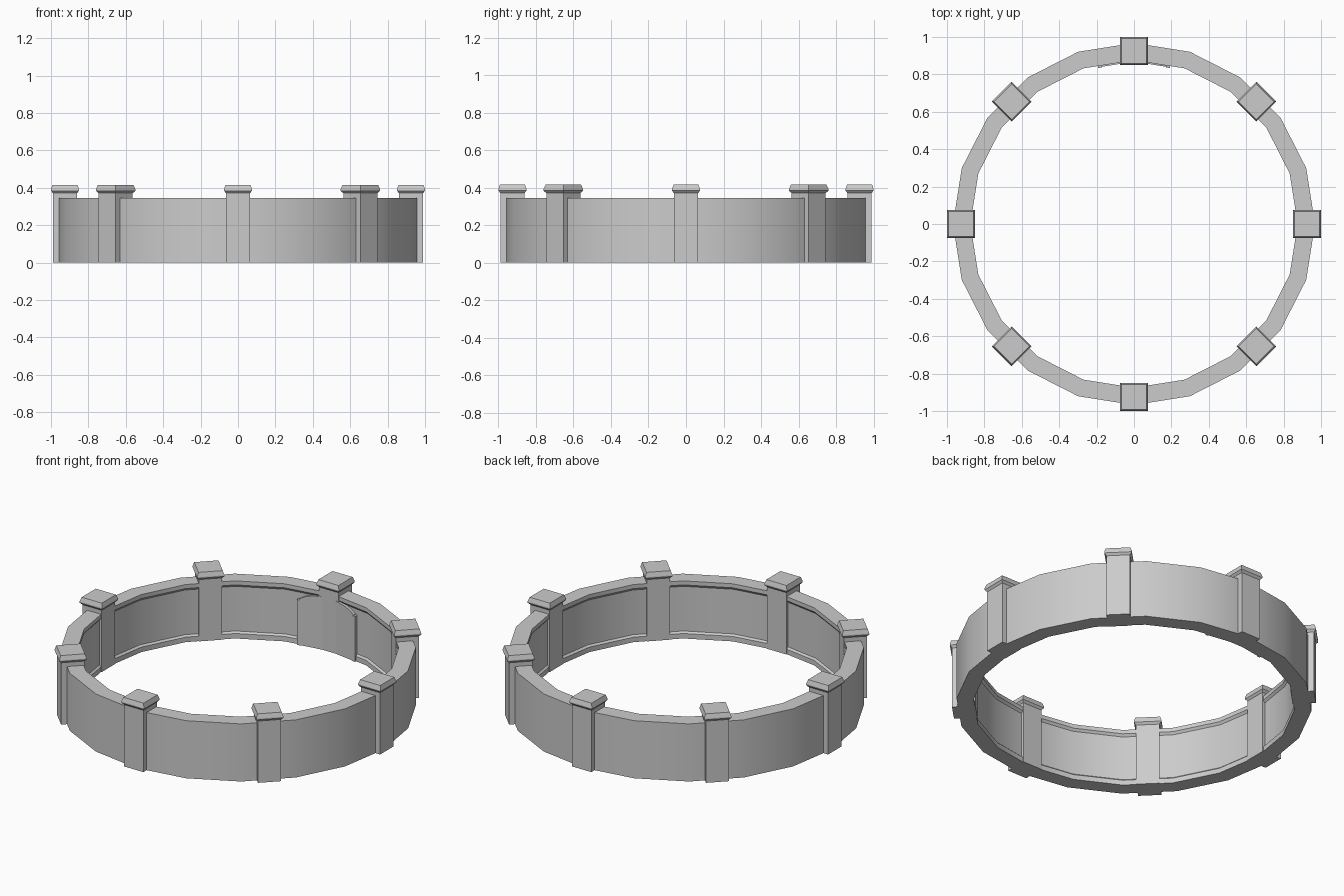
import bpy, bmesh, math
from mathutils import Matrix

if "Cube" in bpy.data.objects:
    bpy.data.objects.remove(bpy.data.objects["Cube"])

SIDES = 20
TILT = math.tan(math.pi / SIDES)   # slope of a wall facet next to the back corner


def finish(name, bm, smooth=False):
    bmesh.ops.recalc_face_normals(bm, faces=bm.faces)
    me = bpy.data.meshes.new(name)
    bm.to_mesh(me)
    bm.free()
    ob = bpy.data.objects.new(name, me)
    bpy.context.collection.objects.link(ob)
    if smooth:
        bpy.ops.object.select_all(action='DESELECT')
        ob.select_set(True)
        bpy.context.view_layer.objects.active = ob
        bpy.ops.object.shade_smooth_by_angle(angle=math.radians(25))
    return ob


def skin(bm, rings, closed):
    """Bridge successive closed cross-sections with quads."""
    rings = [[bm.verts.new(p) for p in r] for r in rings]
    n = len(rings[0])
    pairs = list(zip(rings, rings[1:]))
    if closed:
        pairs.append((rings[-1], rings[0]))
    for a, b in pairs:
        for i in range(n):
            j = (i + 1) % n
            bm.faces.new((a[i], a[j], b[j], b[i]))
    if not closed:
        bm.faces.new(rings[0])
        bm.faces.new(rings[-1])


# Ring wall: profile with a recessed inner face, swept round 20 sides
profile = [(.968, 0), (.968, .346), (.875, .346), (.875, .322), (.886, .308),
           (.886, .04), (.875, .03), (.875, 0)]
bm = bmesh.new()
skin(bm, [[(r * math.cos(a), r * math.sin(a), z) for r, z in profile]
          for a in (2 * math.pi * k / SIDES for k in range(SIDES))], True)
finish("ring_wall", bm, True)

# Posts with flared caps: stacked square sections
sections = [(.064, 0), (.064, .371), (.075, .384), (.075, .391), (.067, .416)]
for k in range(8):
    bm = bmesh.new()
    skin(bm, [[(-h, -h, z), (h, -h, z), (h, h, z), (-h, h, z)]
              for h, z in sections], False)
    bm.transform(Matrix.Rotation(k * math.pi / 4, 4, 'Z') @ Matrix.Translation((.925, 0, 0)))
    finish("post_%d" % (k + 1), bm)


# Arched gate panel on the inside of the back post, bent along the wall
def slab(name, columns, front, back):
    bm = bmesh.new()
    skin(bm, [[(x, front - abs(x) * TILT, 0), (x, back - abs(x) * TILT, 0),
               (x, back - abs(x) * TILT, z), (x, front - abs(x) * TILT, z)]
              for x, z in columns], False)
    finish(name, bm)


half = [(.18, .277), (.155, .293), (.12, .306), (.07, .315)]
arch = [(-x, z) for x, z in half] + [(0, .318)] + [(x, z) for x, z in reversed(half)]
slab("gate_panel", arch, .868, .89)
for side, s in (("left", -1), ("right", 1)):
    slab("gate_jamb_" + side, [(s * .172, .272), (s * .193, .272)], .864, .89)
